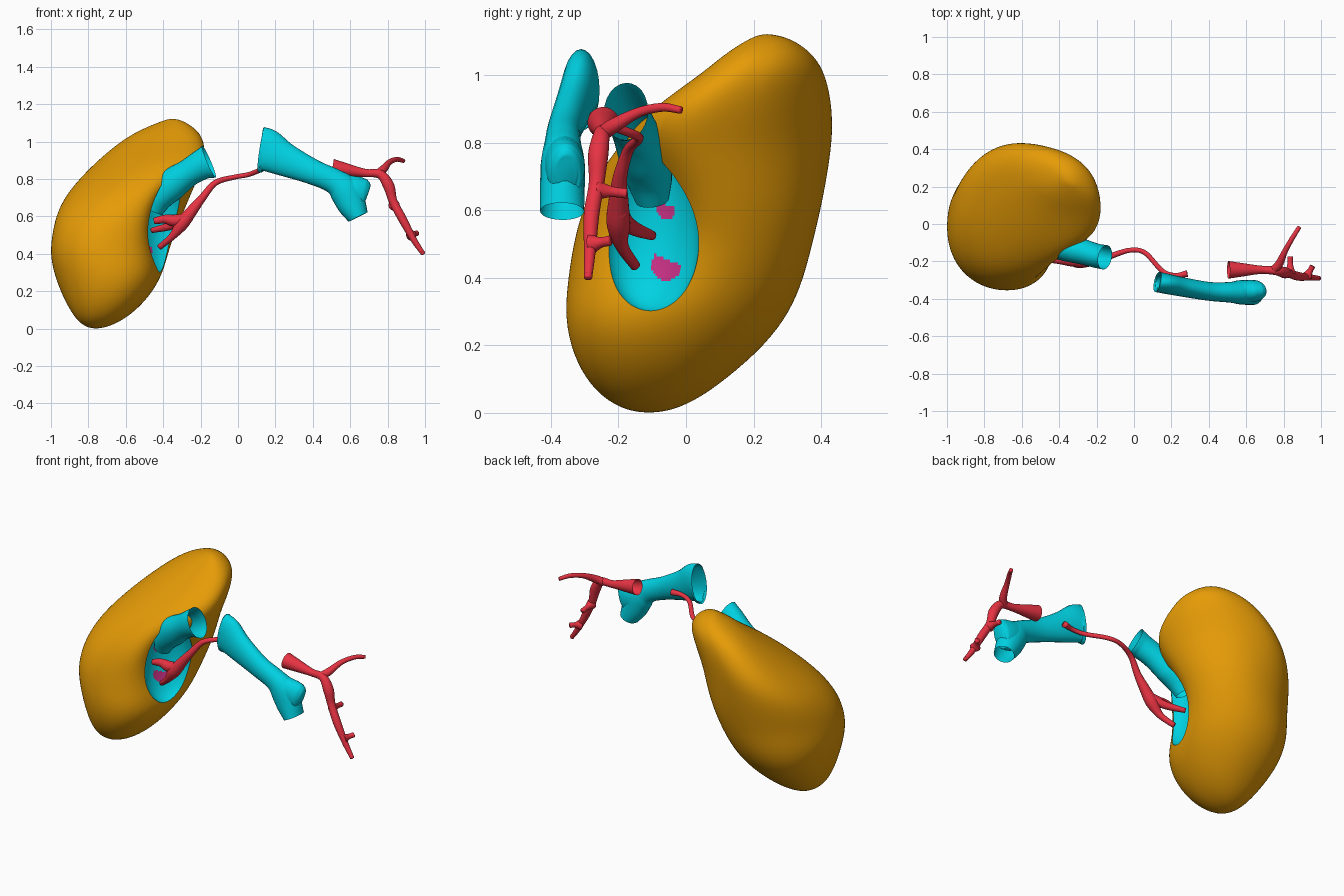
import bpy, bmesh
from math import sin, cos, pi, exp, copysign
from mathutils import Vector

if "Cube" in bpy.data.objects:
    bpy.data.objects.remove(bpy.data.objects["Cube"])


def material(name, rgb):
    m = bpy.data.materials.new(name)
    m.use_nodes = True
    m.diffuse_color = (*rgb, 1)
    m.node_tree.nodes["Principled BSDF"].inputs["Base Color"].default_value = (*rgb, 1)
    return m


ORANGE = material("amber tissue", (0.79, 0.33, 0.002))
CYAN = material("cyan vein", (0.0, 0.64, 0.76))
RED = material("red artery", (0.80, 0.033, 0.055))
MAGENTA = material("magenta duct", (0.56, 0.03, 0.23))


def loft(name, rings, mats, cap=False):
    """Skin a list of equally long point rings."""
    bm = bmesh.new()
    loops = [[bm.verts.new(p) for p in ring] for ring in rings]
    n = len(loops[0])
    for a, b in zip(loops, loops[1:]):
        for i in range(n):
            j = (i + 1) % n
            bm.faces.new((a[i], a[j], b[j], b[i]))
    if cap:
        for end in (loops[0], loops[-1]):
            bm.faces.new(end)
    bmesh.ops.recalc_face_normals(bm, faces=bm.faces[:])
    for f in bm.faces:
        f.smooth = True
    mesh = bpy.data.meshes.new(name)
    bm.to_mesh(mesh)
    bm.free()
    for m in mats:
        mesh.materials.append(m)
    ob = bpy.data.objects.new(name, mesh)
    bpy.context.collection.objects.link(ob)
    return ob


def spline(keys, steps=8):
    """Catmull-Rom interpolation of key rows."""
    k = [Vector(r) for r in keys]
    k = [2 * k[0] - k[1]] + k + [2 * k[-1] - k[-2]]
    out = []
    for a, b, c, d in zip(k, k[1:], k[2:], k[3:]):
        for s in range(steps):
            t = s / steps
            out.append(0.5 * (2 * b + (c - a) * t + (2 * a - 5 * b + 4 * c - d) * t * t
                              + (3 * b - a - 3 * c + d) * t ** 3))
    return out + [k[-2]]


def tube(name, keys, mat, cap=True, sides=24):
    """Tube along rows of x, y, z, in-plane radius and optional depth radius."""
    rows = spline([r if len(r) == 5 else (*r, r[3]) for r in keys])
    pts = [Vector(r[:3]) for r in rows]
    rings = []
    for i, p in enumerate(pts):
        t = (pts[min(i + 1, len(pts) - 1)] - pts[max(i - 1, 0)]).normalized()
        depth = Vector((0, 1, 0))
        depth = (depth - t * depth.dot(t)).normalized()
        plane = t.cross(depth)
        rings.append([p + plane * rows[i][3] * cos(2 * pi * s / sides)
                      + depth * rows[i][4] * sin(2 * pi * s / sides) for s in range(sides)])
    return loft(name, rings, [mat], cap)


def apply_all(ob):
    bpy.context.view_layer.objects.active = ob
    for m in list(ob.modifiers):
        bpy.ops.object.modifier_apply(modifier=m.name)


# Organ body: rows of height, x range, y range, diagonal skew
BODY = [(0, -.79, -.73, -.15, -.07, 0), (.03, -.85, -.64, -.23, .02, .03),
        (.1, -.90, -.54, -.30, .12, .06), (.2, -.95, -.45, -.345, .235, .08),
        (.3, -.985, -.39, -.36, .31, .04), (.4, -1.005, -.36, -.35, .35, -.04),
        (.5, -.995, -.33, -.335, .375, -.08), (.6, -.975, -.29, -.31, .40, -.02),
        (.7, -.93, -.25, -.27, .42, .12), (.8, -.85, -.21, -.21, .435, .3),
        (.9, -.75, -.172, -.115, .435, .42), (1, -.63, -.18, .04, .415, .42),
        (1.06, -.53, -.215, .11, .38, .4), (1.105, -.42, -.28, .18, .32, .4),
        (1.122, -.37, -.33, .22, .26, .4)]
FACING = Vector((.85, -.52, 0)).normalized()
ACROSS = Vector((-FACING.y, FACING.x, 0))
NOTCH = Vector((-.36, -.13, .60))


def body_point(row, a):
    z, x0, x1, y0, y1, skew = row
    bulge = lambda v: copysign(abs(v) ** .94, v)
    p = Vector(((x0 + x1) / 2 + (x1 - x0) / 2 * bulge(cos(a)),
                (y0 + y1) / 2 + (y1 - y0) / 2 * bulge(sin(a - skew)), z))
    # Press in the notch where the vessels enter
    d = p - NOTCH
    if d.dot(FACING) > -.25:
        p -= FACING * .125 * exp(-(d.dot(ACROSS) / .14) ** 2 - (d.z / .21) ** 2)
    return p


SEG = 40
kidney = loft("organ_body", [[body_point(r, 2 * pi * i / SEG) for i in range(SEG)] for r in BODY],
              [ORANGE, CYAN, MAGENTA], cap=True)
kidney.modifiers.new("smooth", 'SUBSURF').levels = 2
apply_all(kidney)

# Cavity lined in cyan, wider at the bottom
rings = []
for i in range(1, 90):
    v = pi * i / 90
    h = -cos(v)
    wide = .145 * (1 - .27 * h)
    rings.append([Vector((-.40, -.103, .575)) + Vector((0, 0, .275 * h))
                  + sin(v) * (FACING * .12 * cos(u) + ACROSS * wide * sin(u))
                  for u in [2 * pi * k / 120 for k in range(120)]])
cutter = loft("cavity_cutter", rings, [ORANGE, CYAN, MAGENTA], cap=True)
for f in cutter.data.polygons:
    f.material_index = 1
cutter.hide_render = True
cut = kidney.modifiers.new("cavity", 'BOOLEAN')
cut.operation, cut.solver, cut.object = 'DIFFERENCE', 'EXACT', cutter
apply_all(kidney)
bpy.data.objects.remove(cutter)

# Magenta duct mouths inside the cavity, trimmed along a slope
for f in kidney.data.polygons:
    if f.material_index == 1:
        for y, z, r in ((-.058, .437, .045), (-.06, .60, .026)):
            dy, dz = f.center.y - y, f.center.z - z
            if dy * dy + dz * dz < r * r and dz < .018 - .4 * dy:
                f.material_index = 2
bpy.ops.object.select_all(action='DESELECT')
kidney.select_set(True)
bpy.context.view_layer.objects.active = kidney
bpy.ops.object.shade_smooth_by_angle(angle=.7)

# Veins, open at the ends
tube("inner_vein", [(-.45, -.10, .63, .05), (-.415, -.11, .70, .07), (-.36, -.125, .765, .085, .075),
                    (-.27, -.15, .83, .074, .068), (-.20, -.17, .873, .08, .065),
                    (-.155, -.178, .893, .092, .066)], CYAN, cap=False)
tube("outer_vein", [(.125, -.31, .957, .122, .055), (.16, -.317, .95, .114, .054),
                    (.25, -.335, .904, .09, .052), (.4, -.36, .838, .068, .05),
                    (.51, -.365, .79, .067, .055), (.57, -.365, .74, .083, .065),
                    (.608, -.366, .665, .077, .066), (.642, -.367, .597, .057, .065)],
     CYAN, cap=False)
tube("outer_vein_shoulder", [(.52, -.362, .785, .055, .05), (.60, -.36, .735, .088, .06),
                             (.655, -.357, .715, .09, .056), (.678, -.355, .708, .08, .045),
                             (.686, -.354, .705, .05, .03)], CYAN)

# Inner artery and its branches
tube("inner_artery", [(.285, -.265, .88, .018), (.22, -.275, .875, .013), (.15, -.25, .86, .013),
                      (.06, -.155, .825, .013), (-.02, -.14, .81, .013), (-.12, -.17, .78, .016),
                      (-.19, -.195, .70, .021), (-.25, -.20, .625, .03), (-.30, -.20, .56, .035),
                      (-.35, -.19, .495, .02), (-.42, -.15, .435, .015)], RED)
tube("inner_artery_branch_front", [(-.25, -.20, .60, .024), (-.33, -.195, .578, .032),
                                   (-.39, -.192, .585, .024), (-.45, -.19, .575, .017)], RED)
tube("inner_artery_branch_back", [(-.28, -.20, .59, .024), (-.36, -.16, .55, .022),
                                  (-.46, -.10, .525, .014)], RED)

# Outer artery with a flared open mouth, and its branches
tube("outer_artery", [(.505, -.245, .86, .047), (.58, -.245, .848, .036), (.68, -.245, .832, .022),
                      (.76, -.25, .825, .024), (.805, -.26, .765, .03), (.83, -.265, .68, .023),
                      (.88, -.28, .585, .023), (.94, -.285, .475, .017), (.99, -.29, .40, .012)],
     RED, cap=False)
tube("outer_artery_branch", [(.74, -.25, .825, .022), (.775, -.215, .85, .022),
                             (.81, -.14, .89, .015), (.85, -.07, .905, .013),
                             (.885, -.015, .897, .011)], RED)
for name, start, end in (("artery_stub_upper", (.835, -.265, .66), (.835, -.175, .65)),
                         ("artery_stub_lower", (.925, -.28, .50), (.955, -.225, .51))):
    mid = (Vector(start) + Vector(end)) / 2
    tube(name, [(*start, .03), (*mid, .016), (*end, .015)], RED)
tube("artery_tip", [(.985, -.29, .41, .0125), (.99, -.29, .40, .012), (.992, -.29, .396, .004)], RED)
